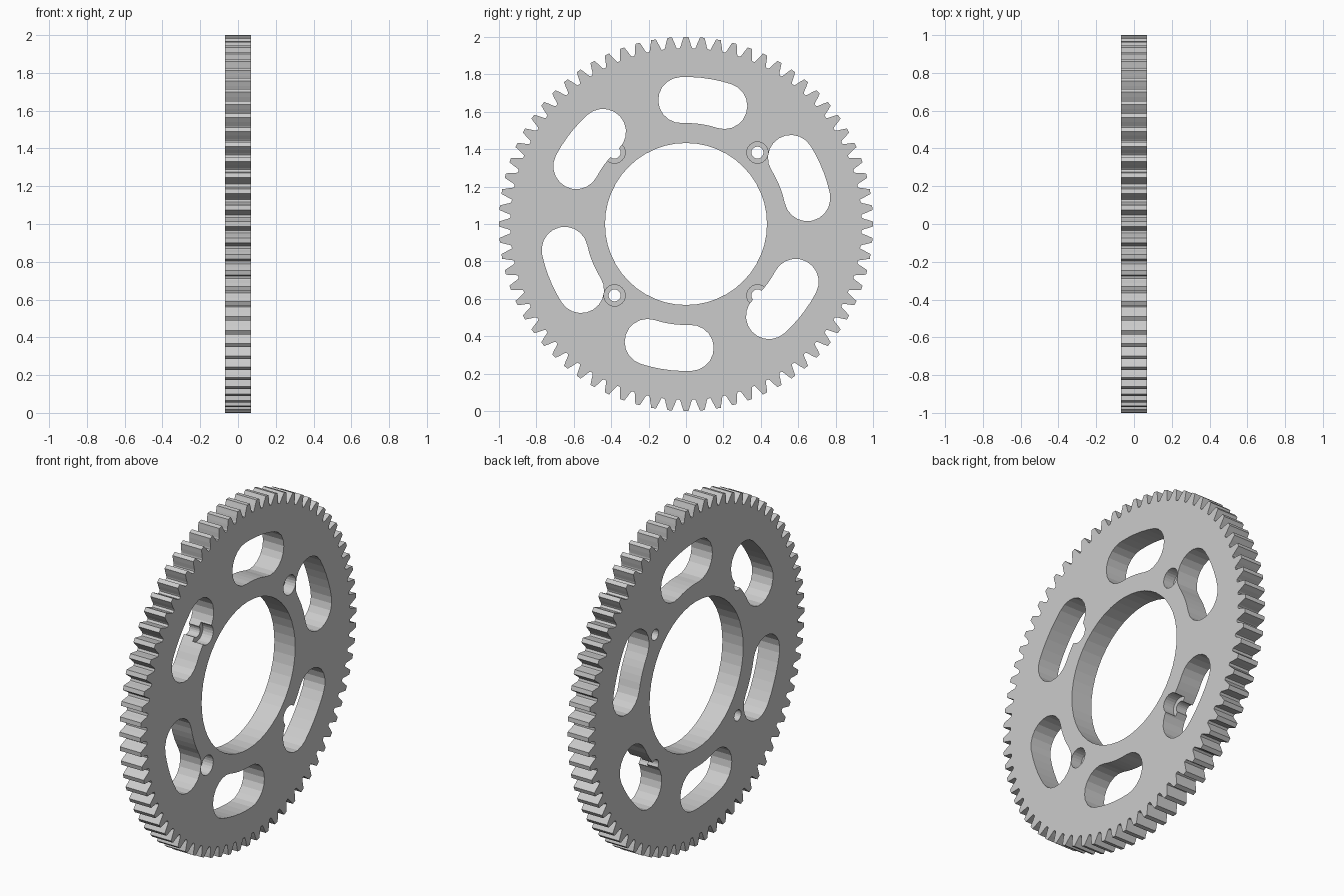
import bpy, bmesh
from math import sin, cos, pi, radians

if "Cube" in bpy.data.objects:
    bpy.data.objects.remove(bpy.data.objects["Cube"])

HALF = 0.0675          # half thickness along x
TEETH = 72


def polar(r, a):
    """Point in the gear plane, angle clockwise from the top."""
    return (r * sin(a), r * cos(a))


def circle(cy, cz, r, n):
    return [(cy + r * sin(2 * pi * i / n), cz + r * cos(2 * pi * i / n)) for i in range(n)]


def prism(name, loops, x0, x1):
    """Extrude closed (y, z) outlines along x."""
    bm = bmesh.new()
    for pts in loops:
        face = bm.faces.new([bm.verts.new((x0, y, z + 1)) for y, z in pts])
        ext = bmesh.ops.extrude_face_region(bm, geom=[face], use_keep_orig=True)
        verts = [g for g in ext["geom"] if isinstance(g, bmesh.types.BMVert)]
        bmesh.ops.translate(bm, verts=verts, vec=(x1 - x0, 0, 0))
    bmesh.ops.recalc_face_normals(bm, faces=bm.faces)
    me = bpy.data.meshes.new(name)
    bm.to_mesh(me)
    bm.free()
    ob = bpy.data.objects.new(name, me)
    bpy.context.collection.objects.link(ob)
    return ob


def cut(body, cutter):
    cutter.hide_render = True
    mod = body.modifiers.new(cutter.name, "BOOLEAN")
    mod.operation = "DIFFERENCE"
    mod.solver = "EXACT"
    mod.object = cutter
    bpy.context.view_layer.objects.active = body
    bpy.ops.object.modifier_apply(modifier=mod.name)
    bpy.data.objects.remove(cutter)


# Toothed disc
flank = [(0.94, 0.036), (0.948, 0.031), (0.973, 0.0225), (0.99, 0.016), (1.0, 0.0125)]
outline = []
for i in range(TEETH):
    a = 2 * pi * i / TEETH
    outline += [polar(r, a - h) for r, h in flank]
    outline += [polar(r, a + h) for r, h in reversed(flank)]
gear = prism("gear_wheel", [outline], -HALF, HALF)

# Central bore
cut(gear, prism("bore_cutter", [circle(0, 0, 0.433, 48)], -0.2, 0.2))


# Six curved slots with round ends
def slot(base, r=0.663, w=0.123, n=10):
    a0, a1 = base + radians(-2.2), base + radians(18)
    pts = [polar(r + w, a0 + (a1 - a0) * i / 5) for i in range(6)]
    for a, start, inner in ((a1, 0, True), (a0, pi, False)):
        cy, cz = polar(r, a)
        for i in range(1, n):
            dy, dz = polar(w, a + start + pi * i / n)
            pts.append((cy + dy, cz + dz))
        if inner:
            pts += [polar(r - w, a1 + (a0 - a1) * i / 5) for i in range(6)]
    return pts


cut(gear, prism("slot_cutter", [slot(k * pi / 3) for k in range(6)], -0.2, 0.2))

# Four bolt holes, counterbored on the +x side
spots = [(sy * 0.382, sz * 0.382) for sy in (-1, 1) for sz in (-1, 1)]
cut(gear, prism("hole_cutter", [circle(y, z, 0.032, 20) for y, z in spots], -0.2, 0.2))
cut(gear, prism("counterbore_cutter", [circle(y, z, 0.057, 24) for y, z in spots], 0.0, 0.2))
